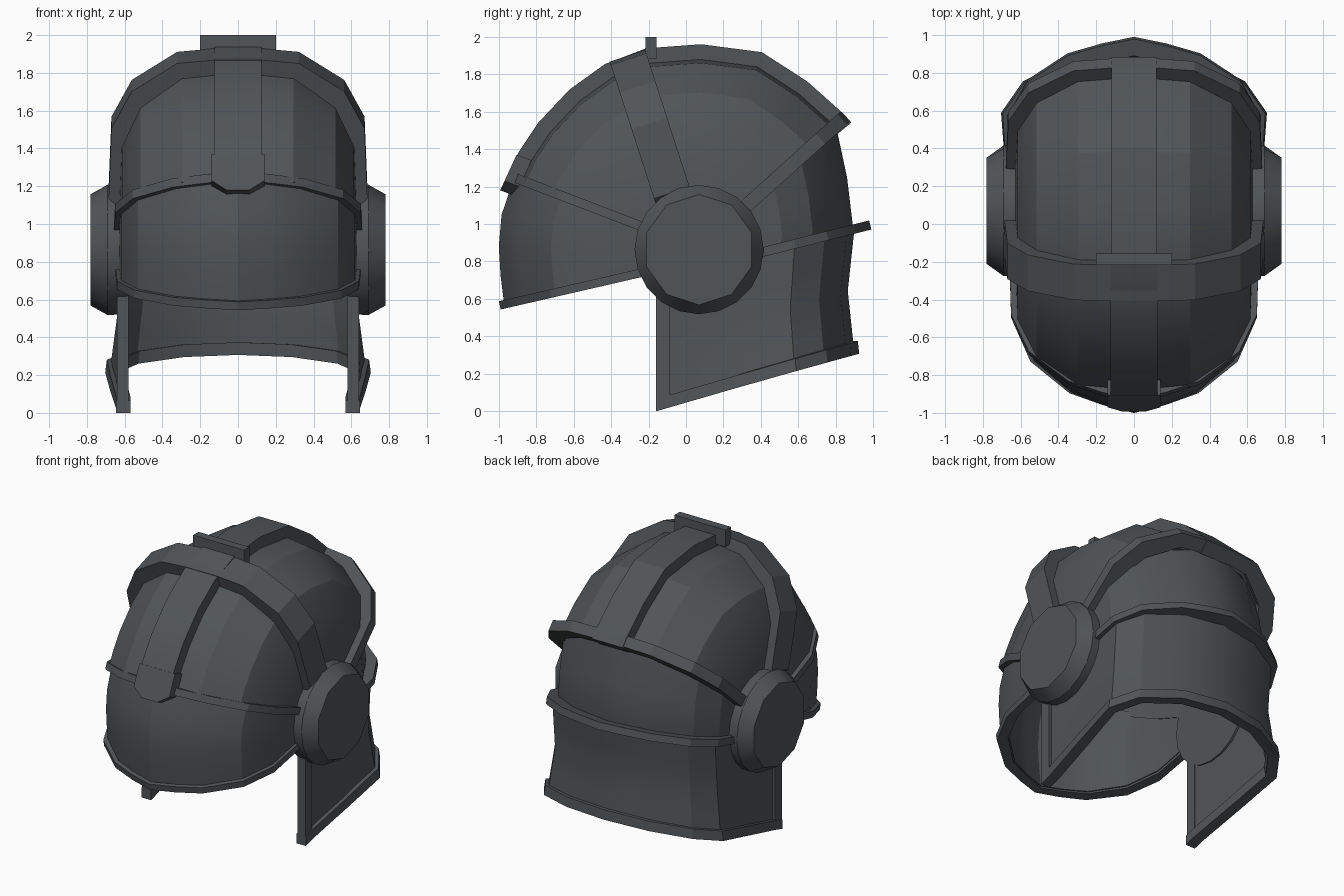
import bpy, bmesh, math
from mathutils import Vector

if "Cube" in bpy.data.objects:
    bpy.data.objects.remove(bpy.data.objects["Cube"])

mat = bpy.data.materials.new("dark steel")
mat.diffuse_color = (0.08, 0.09, 0.096, 1)
mat.use_nodes = True
mat.node_tree.nodes["Principled BSDF"].inputs["Base Color"].default_value = mat.diffuse_color
PIVOT = (0.07, 0.87)                      # y, z of the ear hinge


def mirrored(half, middle):
    return half + [(0, middle)] + [(-x, f) for x, f in reversed(half)]


# Cross-sections: (x, fraction of the radius); pointed for the face and nape, flat for the crown
POINTED = mirrored([(0.63, .22), (0.62, .54), (0.53, .74), (0.33, .9), (0.16, .96)], 1)
CROWN = mirrored([(0.63, .22), (0.615, .6), (0.515, .8), (0.295, .952), (0.12, .97)], .97)


def finish(name, bm):
    bmesh.ops.recalc_face_normals(bm, faces=bm.faces)
    me = bpy.data.meshes.new(name)
    bm.to_mesh(me)
    bm.free()
    me.materials.append(mat)
    ob = bpy.data.objects.new(name, me)
    bpy.context.collection.objects.link(ob)
    bpy.ops.object.select_all(action='DESELECT')
    ob.select_set(True)
    bpy.context.view_layer.objects.active = ob
    bpy.ops.object.shade_smooth_by_angle(angle=math.radians(25))
    return ob


def slab(name, outer, inner):
    """Closed plate between two matching point grids."""
    bm = bmesh.new()
    a = [[bm.verts.new(p) for p in r] for r in outer]
    b = [[bm.verts.new(p) for p in r] for r in inner]
    n, m = len(a), len(a[0])
    for g in (a, b):
        for i in range(n - 1):
            for j in range(m - 1):
                bm.faces.new((g[i][j], g[i + 1][j], g[i + 1][j + 1], g[i][j + 1]))
    ring = ([(i, 0) for i in range(n)] + [(n - 1, j) for j in range(1, m)]
            + [(i, m - 1) for i in range(n - 2, -1, -1)] + [(0, j) for j in range(m - 2, 0, -1)])
    for (i, j), (k, l) in zip(ring, ring[1:] + ring[:1]):
        bm.faces.new((a[i][j], a[k][l], b[k][l], b[i][j]))
    return finish(name, bm)


def fan(name, profile, section, d=0.0, t=0.04, origins=None):
    """Curved plate spreading from the hinge; profile is the centre line (y, z)."""
    def layer(off):
        rows = []
        for k, p in enumerate(profile):
            o = Vector(origins[k] if origins else PIVOT)
            v = Vector(p) - o
            row = []
            for x, f in section:
                q = o + v * f + v.normalized() * off
                s = off * max(-1, min(1, x / 0.6)) if len(section) > 2 else 0
                row.append((x + s, q.x, q.y))
            rows.append(row)
        return rows
    return slab(name, layer(d), layer(d - t))


def band(name, section, tip, width, d, t, origin=PIVOT):
    """Straight-sided strap from ear to ear through a tip point on the centre line."""
    o, p = Vector(origin), Vector(tip)
    v = (p - o).normalized()
    side = Vector((-v.y, v.x)) * width / 2
    fan(name, [p - side, p + side], section, d, t, [o - side, o + side])


# Shell plates
dome = [(-0.91, 1.24), (-0.85, 1.36), (-0.75, 1.51), (-0.59, 1.68), (-0.41, 1.81), (-0.2, 1.89),
        (0.08, 1.91), (0.39, 1.87), (0.62, 1.72), (0.81, 1.55)]
fan("dome", dome, CROWN)
LOW = (0.07, 0.81)
fan("visor", [(-0.97, .56), (-0.99, .72), (-1, .88), (-0.985, 1.05), (-0.92, 1.24)], POINTED,
    origins=[LOW] + [PIVOT] * 4)
fan("back_plate", [(0.8, 1.53), (0.86, 1.25), (0.89, 1.0), (0.86, 0.86)], POINTED)

# Straps and rims
band("cross_band", CROWN, (-0.305, 1.875), 0.2, 0.055, 0.1, (0.01, 0.9))
band("visor_top_rim", POINTED, (-0.91, 1.245), 0.05, 0.03, 0.06)
band("visor_bottom_rim", POINTED, (-0.975, 0.57), 0.045, 0.02, 0.055, LOW)
band("back_band", CROWN, (0.835, 1.56), 0.075, 0.05, 0.09)
band("nape_rim", POINTED, (0.945, 0.985), 0.05, 0.04, 0.09, (0.07, 0.765))

# Centre strip over the crown, in two halves
fan("front_strip", dome[:6], [(-0.125, 1), (0.125, 1)], 0.05, 0.1)
fan("rear_strip", dome[5:] + [(0.845, 1.51)], [(-0.12, 1), (0.12, 1)], 0.05, 0.1)

# Neck guard with cheek plates
plan = [(.62, -.16), (.62, -.085), (.63, .25), (.635, .58), (.53, .74), (.29, .86)]


def neck(name, pts, levels, d, t):
    def place(x, y, v, off):
        z = (1 - v) * (0.046 + 0.29 * y) + v * (0.715 + 0.29 * y)
        pinch = 1 - abs(2 * min(max(v, 0), 1) - 1)
        n = Vector((x, max(y - .4, 0) * 1.2)).normalized() * off
        flare = 1 + 0.07 * max(0, 1 - 2 * v) * max(0, min(1, y / .5))
        if y > .3:
            y *= 1 - 0.04 * pinch
        return (x * flare + n.x, y + n.y, z)
    grids = [[[place(x, y, v, o) for x, y in pts] for v in levels] for o in (d, d - t)]
    return slab(name, *grids)


full = plan + [(0, .9)] + [(-x, y) for x, y in reversed(plan)]
neck("neck_guard", full, [0, .25, .5, .75, 1], 0, 0.035)
neck("neck_bottom_rim", full, [0, .1], 0.025, 0.075)
for s, label in ((1, "right"), (-1, "left")):
    neck("cheek_edge_" + label, [(s * x, y) for x, y in plan[:2]], [0, .5, 1], 0.02, 0.06)

# Ear discs: round base, ten-sided face
for s, label in ((1, "right"), (-1, "left")):
    bm = bmesh.new()
    rings = []
    for x, r, cut in ((.58, .34, 0), (.69, .345, 0), (.78, .295, 1)):
        ring = []
        for k in range(20):
            a = k * math.pi / 10
            q = r * (math.cos(math.pi / 10) if cut and k % 2 else 1)
            ring.append(bm.verts.new((s * x, PIVOT[0] + q * math.sin(a), PIVOT[1] - .007 + q * math.cos(a))))
        rings.append(ring)
    for a, b in zip(rings, rings[1:]):
        for k in range(20):
            bm.faces.new((a[k], a[(k + 1) % 20], b[(k + 1) % 20], b[k]))
    bm.faces.new(rings[0])
    bm.faces.new(rings[-1])
    finish("ear_disc_" + label, bm)

# Brow plate at the foot of the front strip
bm = bmesh.new()
shape = [(-.14, 0), (.14, 0), (.14, .14), (.06, .19), (-.06, .19), (-.14, .14)]
front, rear = [[bm.verts.new((x, -0.905 - 0.46 * h + g * .08, 1.37 - h - g * .03)) for x, h in shape]
               for g in (0, 1)]
bm.faces.new(front)
bm.faces.new(rear)
for k in range(6):
    bm.faces.new((front[k], front[(k + 1) % 6], rear[(k + 1) % 6], rear[k]))
finish("brow_plate", bm)

# Upright plate on the crown
bm = bmesh.new()
bmesh.ops.create_cube(bm, size=1)
bmesh.ops.scale(bm, vec=(0.4, 0.06, 0.12), verts=bm.verts)
bmesh.ops.translate(bm, vec=(0, -0.187, 1.94), verts=bm.verts)
finish("crown_plate", bm)
